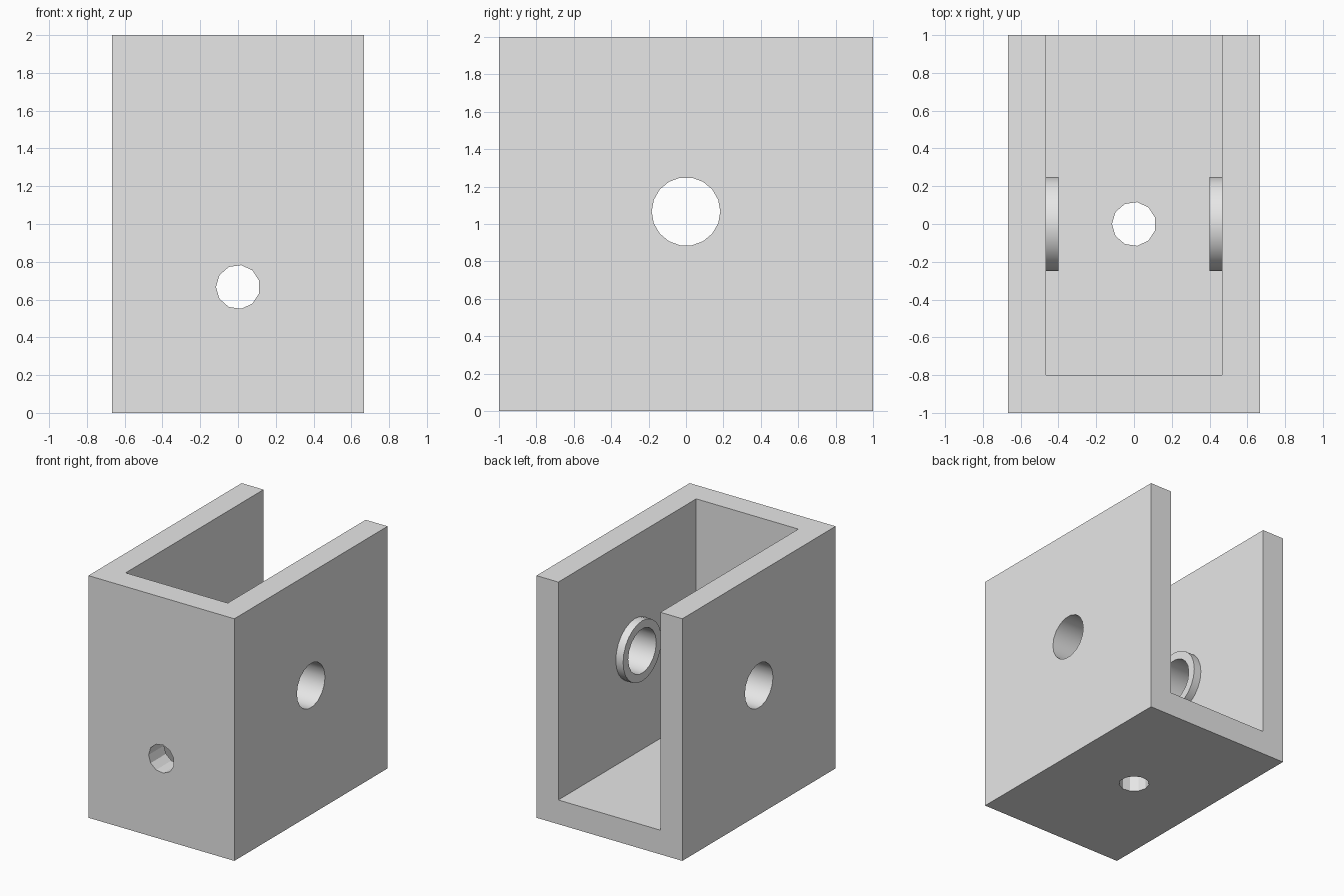
import bpy
import bmesh
from math import cos, sin, pi, radians
from mathutils import Vector

default = bpy.data.objects.get("Cube")
if default:
    bpy.data.objects.remove(default, do_unlink=True)

U = 1 / 30  # design unit: the bracket is 40 x 60 x 60 units with 6 unit walls

grey = bpy.data.materials.new("light grey")
grey.use_nodes = True
grey.diffuse_color = (0.8, 0.8, 0.8, 1)
grey.node_tree.nodes["Principled BSDF"].inputs["Base Color"].default_value = (0.8, 0.8, 0.8, 1)


def make_object(name, bm):
    bmesh.ops.recalc_face_normals(bm, faces=bm.faces)
    mesh = bpy.data.meshes.new(name)
    bm.to_mesh(mesh)
    bm.free()
    mesh.materials.append(grey)
    obj = bpy.data.objects.new(name, mesh)
    bpy.context.collection.objects.link(obj)
    return obj


def box(name, low, high):
    low, high = Vector(low) * U, Vector(high) * U
    bm = bmesh.new()
    bmesh.ops.create_cube(bm, size=1)
    for v in bm.verts:
        v.co = (low + high) / 2 + v.co * (high - low)
    return make_object(name, bm)


def cylinder(name, radius, sides, start, end, across, up):
    """Prism from start to end, with its first corner along 'across'."""
    start, end = Vector(start) * U, Vector(end) * U
    bm = bmesh.new()
    ring = []
    for i in range(sides):
        a = 2 * pi * i / sides
        offset = Vector(across) * cos(a) + Vector(up) * sin(a)
        ring.append(bm.verts.new(start + offset * radius * U))
    cap = bm.faces.new(ring)
    out = bmesh.ops.extrude_face_region(bm, geom=[cap], use_keep_orig=True)
    moved = [g for g in out["geom"] if isinstance(g, bmesh.types.BMVert)]
    bmesh.ops.translate(bm, verts=moved, vec=end - start)
    return make_object(name, bm)


def cut(target, cutter):
    mod = target.modifiers.new("cut", 'BOOLEAN')
    mod.operation = 'DIFFERENCE'
    mod.solver = 'EXACT'
    mod.object = cutter
    bpy.context.view_layer.objects.active = target
    bpy.ops.object.modifier_apply(modifier=mod.name)


X, Y, Z = (1, 0, 0), (0, 1, 0), (0, 0, 1)

# Bracket body and the cutters for its cavity and bores
body = box("bracket_body", (-20, -30, 0), (20, 30, 60))
cavity = box("cavity_cutter", (-14, -24, 6), (14, 40, 70))
axle_bore = cylinder("axle_bore_cutter", 5.5, 18, (-30, 0, 32), (30, 0, 32), Y, Z)
front_bore = cylinder("front_bore_cutter", 3.5, 11, (0, -40, 20), (0, -20, 20), (-1, 0, 0), Z)
floor_bore = cylinder("floor_bore_cutter", 3.5, 11, (0, 0, -5), (0, 0, 10), (-1, 0, 0), Y)

for cutter in (cavity, axle_bore, front_bore, floor_bore):
    cut(body, cutter)
parts = [body]

# Raised spacer rings around the axle bore, inside each wall
for side, label in ((1, "left"), (-1, "right")):
    ring = cylinder(label + "_spacer_ring", 7.5, 24, (side * 14, 0, 32), (side * 12, 0, 32), Y, Z)
    cut(ring, axle_bore)
    parts.append(ring)

for cutter in (cavity, axle_bore, front_bore, floor_bore):
    bpy.data.objects.remove(cutter, do_unlink=True)

# Smooth the round bores, keep the corners sharp
bpy.ops.object.select_all(action='DESELECT')
for part in parts:
    part.select_set(True)
bpy.context.view_layer.objects.active = body
bpy.ops.object.shade_smooth_by_angle(angle=radians(30))
